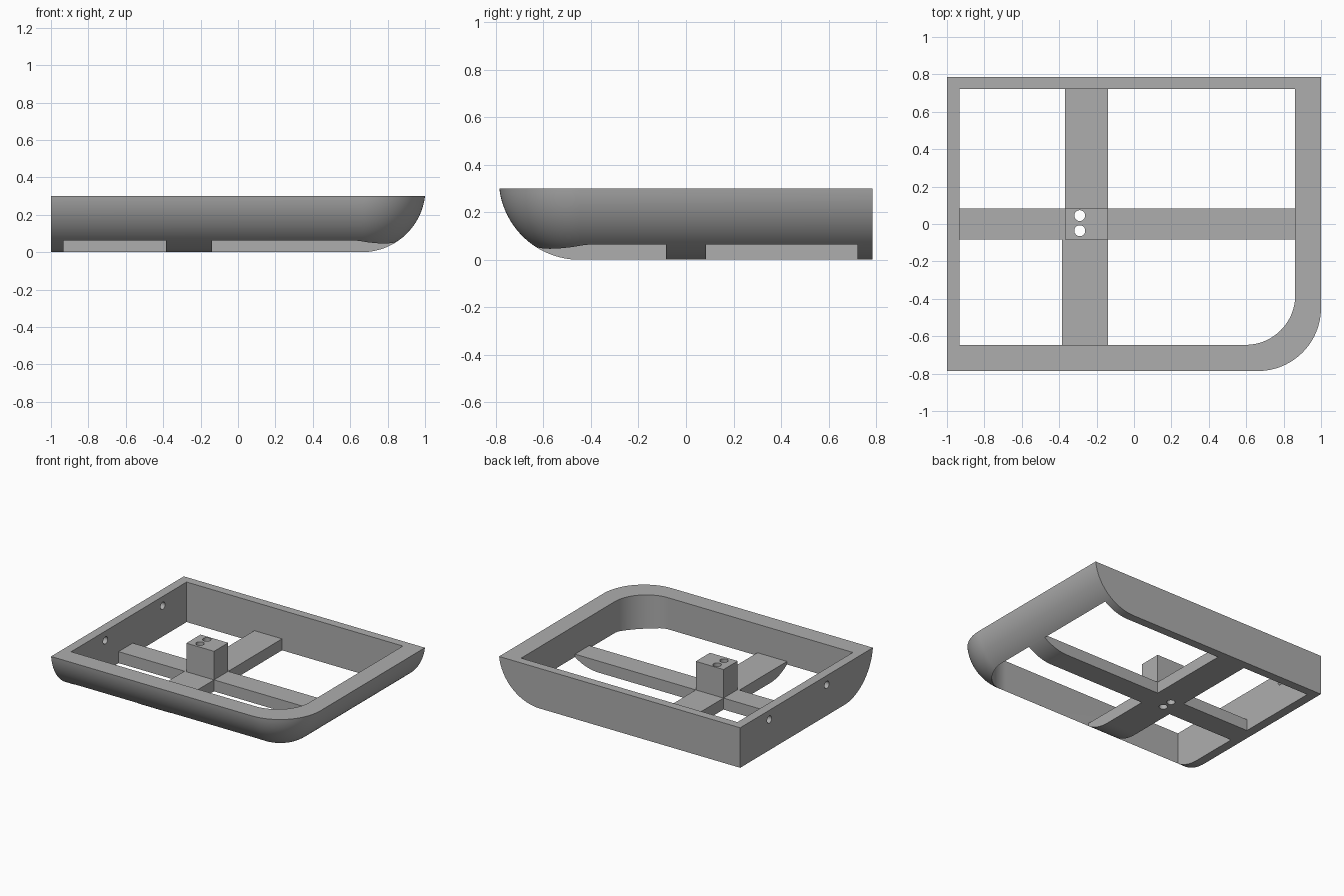
import bpy, bmesh
from math import pi, sin, cos, acos

cube = bpy.data.objects.get("Cube")
if cube:
    bpy.data.objects.remove(cube, do_unlink=True)

LEFT, BACK, TOP = -1.0, 0.786, 0.30   # flat sides and rim height
R = 0.34                              # radius of the rounded belly
REACH = (R * R - (R - TOP) ** 2) ** 0.5
CX, CY = 1 - REACH, -BACK + REACH     # centre of the rounded corner
BAR_TOP = 0.086

grey = bpy.data.materials.new("grey_plastic")
grey.use_nodes = True
colour = (0.42, 0.42, 0.42, 1)
grey.diffuse_color = colour
grey.node_tree.nodes["Principled BSDF"].inputs["Base Color"].default_value = colour


def make_object(name, bm):
    bmesh.ops.remove_doubles(bm, verts=bm.verts, dist=1e-5)
    bmesh.ops.recalc_face_normals(bm, faces=bm.faces)
    mesh = bpy.data.meshes.new(name)
    bm.to_mesh(mesh)
    bm.free()
    mesh.materials.append(grey)
    obj = bpy.data.objects.new(name, mesh)
    bpy.context.collection.objects.link(obj)
    return obj


def outline(left, back, cx, cy, radius, steps=28):
    """Plan outline with square corners except one round front corner."""
    arc = [(cx + radius * sin(a), cy - radius * cos(a))
           for a in (pi / 2 * i / steps for i in range(steps + 1))]
    return [(left, back), (left, cy - radius)] + arc + [(cx + radius, back)]


def loft(name, levels):
    """Skin a stack of (outline, z) levels and cap both ends."""
    bm = bmesh.new()
    rings = [[bm.verts.new((x, y, z)) for x, y in pts] for pts, z in levels]
    for low, high in zip(rings, rings[1:]):
        n = len(low)
        for i in range(n):
            j = (i + 1) % n
            bm.faces.new((low[i], low[j], high[j], high[i]))
    bm.faces.new(rings[0])
    bm.faces.new(rings[-1])
    return make_object(name, bm)


def box(name, x0, x1, y0, y1, z0, z1):
    pts = [(x0, y0), (x1, y0), (x1, y1), (x0, y1)]
    return loft(name, [(pts, z0), (pts, z1)])


def rod(name, radius, location, axis):
    bpy.ops.mesh.primitive_cylinder_add(vertices=32, radius=radius, depth=1, location=location)
    obj = bpy.context.object
    obj.name = name
    if axis == "x":
        obj.rotation_euler.y = pi / 2
    obj.data.materials.append(grey)
    return obj


def cut(target, tool):
    """Subtract the tool from the target, then discard the tool."""
    bpy.context.view_layer.objects.active = target
    mod = target.modifiers.new("cut", "BOOLEAN")
    mod.operation, mod.solver, mod.object = "DIFFERENCE", "EXACT", tool
    bpy.ops.object.modifier_apply(modifier=mod.name)
    bpy.data.objects.remove(tool, do_unlink=True)


# Tray body: flat at the left and back, belly-shaped at the front and right
STEPS = 28
end = acos((R - TOP) / R)
levels = []
for k in range(STEPS + 1):
    a = end * k / STEPS
    levels.append((outline(LEFT, BACK, CX, CY, R * sin(a)), R * (1 - cos(a))))
tray = loft("tray_frame", levels)

# Inner opening, leaving the crossing bars and the post standing
r = 0.265
inner = outline(-0.932, 0.722, 0.862 - r, -0.646 + r, r)
opening = loft("opening_cutter", [(inner, -0.1), (inner, 0.4)])
cut(opening, box("long_bar", -1.2, 1.2, -0.084, 0.084, -0.2, BAR_TOP))
cut(opening, box("back_bar", -0.37, -0.14, 0, 1, -0.2, BAR_TOP))
cut(opening, box("front_bar", -0.385, -0.14, -1, 0, -0.2, BAR_TOP))
cut(opening, box("post", -0.37, -0.14, -0.084, 0.084, -0.2, 0.5))
cut(tray, opening)

# Two holes down the post and two through the left wall
for y in (0.045, -0.036):
    cut(tray, rod("post_hole", 0.029, (-0.29, y, 0.15), "z"))
for y in (0.44, -0.24):
    cut(tray, rod("wall_hole", 0.027, (LEFT, y, 0.23), "x"))

bpy.ops.object.select_all(action="DESELECT")
tray.select_set(True)
bpy.context.view_layer.objects.active = tray
bpy.ops.object.shade_smooth_by_angle(angle=pi / 6)
